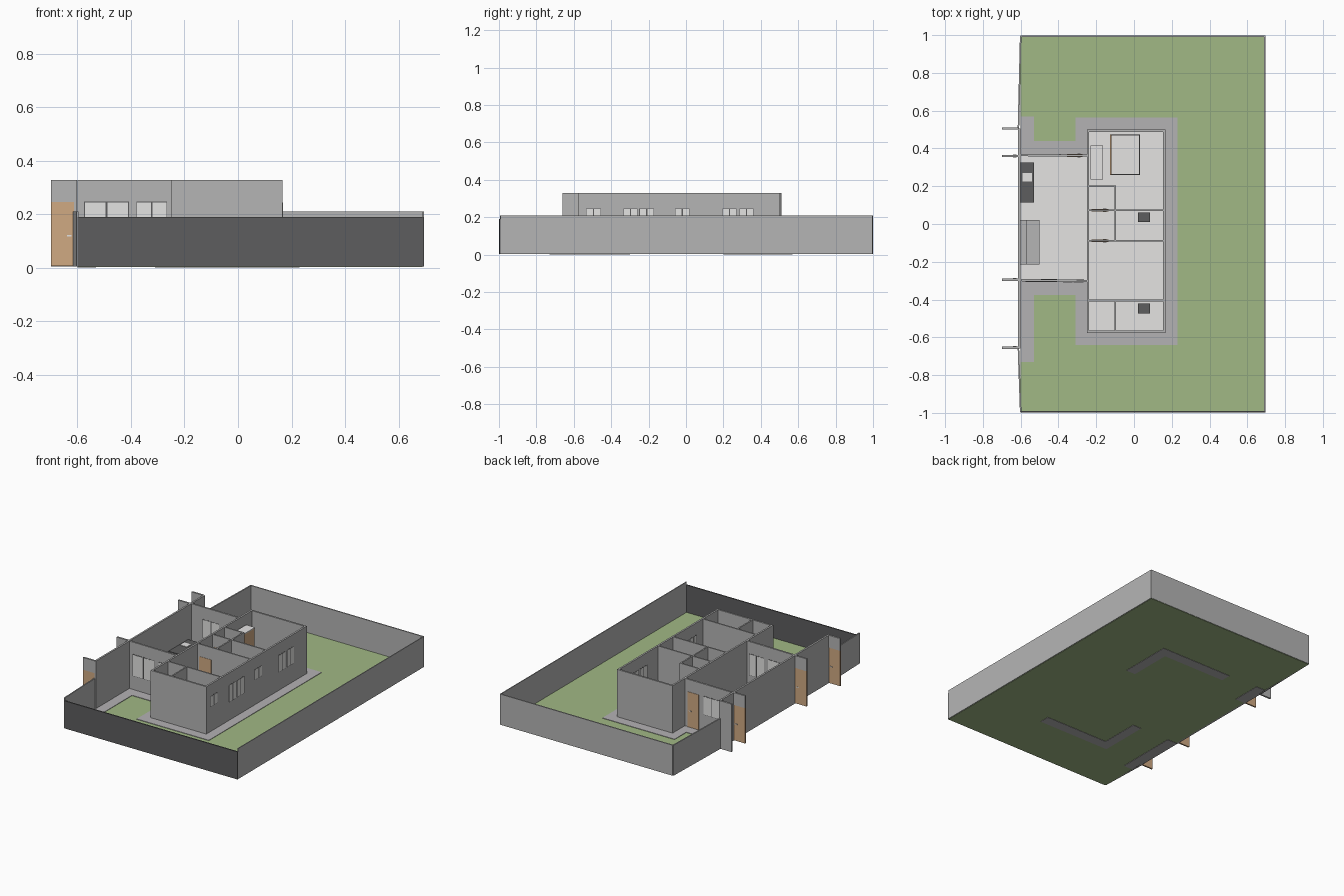
import bpy, bmesh, math
from mathutils import Vector

if "Cube" in bpy.data.objects:
    bpy.data.objects.remove(bpy.data.objects["Cube"])


def mat(name, r, g, b):
    m = bpy.data.materials.new(name)
    m.diffuse_color = (r, g, b, 1)
    m.use_nodes = True
    m.node_tree.nodes["Principled BSDF"].inputs["Base Color"].default_value = m.diffuse_color
    return m


GREY = mat("wall_grey", .46, .46, .46)
PAVE = mat("paving_grey", .455, .445, .455)
FLOOR = mat("floor_light", .78, .77, .765)
LAWN = mat("lawn_green", .355, .48, .235)
WOOD = mat("door_wood", .63, .40, .225)
DARK = mat("dark_grey", .11, .11, .112)
GLASS = mat("pale_glass", .77, .77, .76)


def box(name, x0, x1, y0, y1, z0, z1, m):
    bm = bmesh.new()
    bmesh.ops.create_cube(bm, size=1)
    for v in bm.verts:
        v.co = Vector(((x0 + x1) / 2 + v.co.x * (x1 - x0),
                       (y0 + y1) / 2 + v.co.y * (y1 - y0),
                       (z0 + z1) / 2 + v.co.z * (z1 - z0)))
    me = bpy.data.meshes.new(name)
    bm.to_mesh(me)
    bm.free()
    me.materials.append(m)
    ob = bpy.data.objects.new(name, me)
    bpy.context.collection.objects.link(ob)
    return ob


def wall(name, p, q, z1, m=GREY, t=.012, z0=.004):
    """Straight wall from plan point p to q."""
    d = Vector(q) - Vector(p)
    ob = box(name, 0, d.length, -t / 2, t / 2, z0, z1, m)
    ob.location = (p[0], p[1], 0)
    ob.rotation_euler.z = math.atan2(d.y, d.x)
    return ob


def panel(name, axis, plane, a, b, z0, z1, m, depth=.016):
    """Slab lying in a wall: axis 'x' runs along x at y=plane, axis 'y' along y at x=plane."""
    h = depth / 2
    if axis == 'x':
        return box(name, a, b, plane - h, plane + h, z0, z1, m)
    return box(name, plane - h, plane + h, a, b, z0, z1, m)


def window(name, axis, plane, a, b, z0, z1=.247, panes=2):
    f = .003
    panel(name + "_frame", axis, plane, a, b, z0, z1, DARK, .0135)
    w = (b - a) / panes
    for i in range(panes):
        panel(f"{name}_pane_{i}", axis, plane, a + i * w + f, a + (i + 1) * w - f,
              z0 + f, z1 - f, GLASS, .0155)


def door(name, axis, plane, a, b, depth=.016):
    panel(name, axis, plane, a, b, .006, .245, WOOD, depth)
    panel(name + "_handle", axis, plane, b - .028, b - .01, .117, .122, GLASS, depth + .006)


H, F = .328, .21

# Lawn and paving: short ends of the house apron show through underneath, the rest rests on the lawn
box("lawn", -.6, .69, -.995, .995, .002, .005, LAWN)
for i, (x0, x1, y0, y1, z0) in enumerate([
        (-.31, .23, .495, .565, 0), (-.31, .23, -.64, -.57, 0),
        (.16, .23, .2, .495, 0), (.16, .23, -.57, .2, .004),
        (-.31, -.245, .365, .495, .004), (-.31, -.245, -.57, -.3, 0),
        (-.6, -.53, .365, .57, 0), (-.6, -.53, -.73, -.3, 0),
        (-.53, -.31, .365, .44, .004), (-.53, -.31, -.375, -.3, .004)]):
    box(f"paving_{i}", x0, x1, y0, y1, z0, .008, PAVE)
box("house_floor", -.245, .16, -.57, .495, .006, .012, FLOOR)
box("living_floor", -.6, -.245, -.3, .365, .006, .012, FLOOR)

# Boundary fence
wall("fence_front", (-.6, -.995), (.695, -.993), .19, DARK, .008)
wall("fence_back", (-.6, .995), (.695, .993), F, t=.008)
wall("fence_right", (.692, -.992), (.692, .992), F, t=.006)
wall("fence_left_front", (-.6, -.995), (-.612, -.655), F, t=.008)
wall("fence_left_back", (-.6, .995), (-.612, .5), F, t=.008)

# Tall street wall with four outward cross panels, three of them with doors
wall("street_wall", (-.607, -.66), (-.607, .505), H, t=.012)
for i, y in enumerate((-.655, -.295, .36, .505)):
    z0 = .245 if i < 3 else .004
    box(f"cross_panel_{i}", -.698, -.612, y - .006, y + .006, z0, H, GREY)
    if i < 3:
        door(f"street_door_{i}", 'x', y, -.698, -.612, .01)

# House outer walls and room partitions
for i, (p, q) in enumerate([
        ((-.25, -.57), (.166, -.57)), ((-.25, .494), (.166, .494)),
        ((-.244, -.575), (-.244, .5)), ((.16, -.575), (.16, .5)),
        ((-.6, .365), (-.245, .362)), ((-.6, -.297), (-.245, -.302))]):
    wall(f"outer_wall_{i}", p, q, H)
for i, (p, q) in enumerate([
        ((-.24, .2), (-.1, .2)), ((-.1, .205), (-.1, -.09)),
        ((-.24, .073), (.16, .073)), ((-.24, -.088), (.16, -.088)),
        ((-.24, -.405), (.16, -.405)), ((-.1, -.405), (-.1, -.57))]):
    wall(f"partition_{i}", p, q, H, t=.009)

# Windows of the long right side
for i, (a, b, z0) in enumerate([
        (-.535, -.455, .175), (-.335, -.26, .13), (-.25, -.17, .13),
        (-.06, .02, .175), (.195, .27, .13), (.285, .36, .13)]):
    window(f"side_window_{i}", 'y', .16, a, b, z0)

# Living room windows and doors
window("front_window_left", 'x', -.299, -.575, -.408, .10)
window("front_window_right", 'x', -.301, -.38, -.265, .10)
window("rear_window", 'x', .364, -.515, -.39, .12)
door("rear_door", 'x', .363, -.355, -.272)
door("bedroom_door", 'x', -.088, -.225, -.135, .012)
door("study_door", 'x', .073, -.225, -.135, .012)

# Kitchen counter with sink
box("counter", -.6, -.53, .115, .325, .012, .10, DARK)
box("sink", -.59, -.54, .225, .27, .10, .103, FLOOR)

# Sofa
box("sofa_seat", -.57, -.5, -.215, .02, .012, .055, GREY)
box("sofa_back", -.6, -.57, -.215, .02, .012, .095, GREY)

# Bedroom: wardrobe in wood with a pale top, bed with wooden headboard
box("wardrobe", -.228, -.166, .237, .413, .012, .257, WOOD)
box("wardrobe_top", -.23, -.164, .235, .415, .257, .263, FLOOR)
box("bed_base", -.12, .031, .26, .475, .012, .035, DARK)
box("bed_mattress", -.12, .028, .263, .472, .035, .065, FLOOR)
box("bed_headboard", -.126, -.12, .26, .475, .012, .09, WOOD)

# Bathroom units
box("bath_unit_middle", .02, .085, .01, .062, .012, .06, DARK)
box("bath_unit_front", .02, .085, -.475, -.42, .012, .06, DARK)
